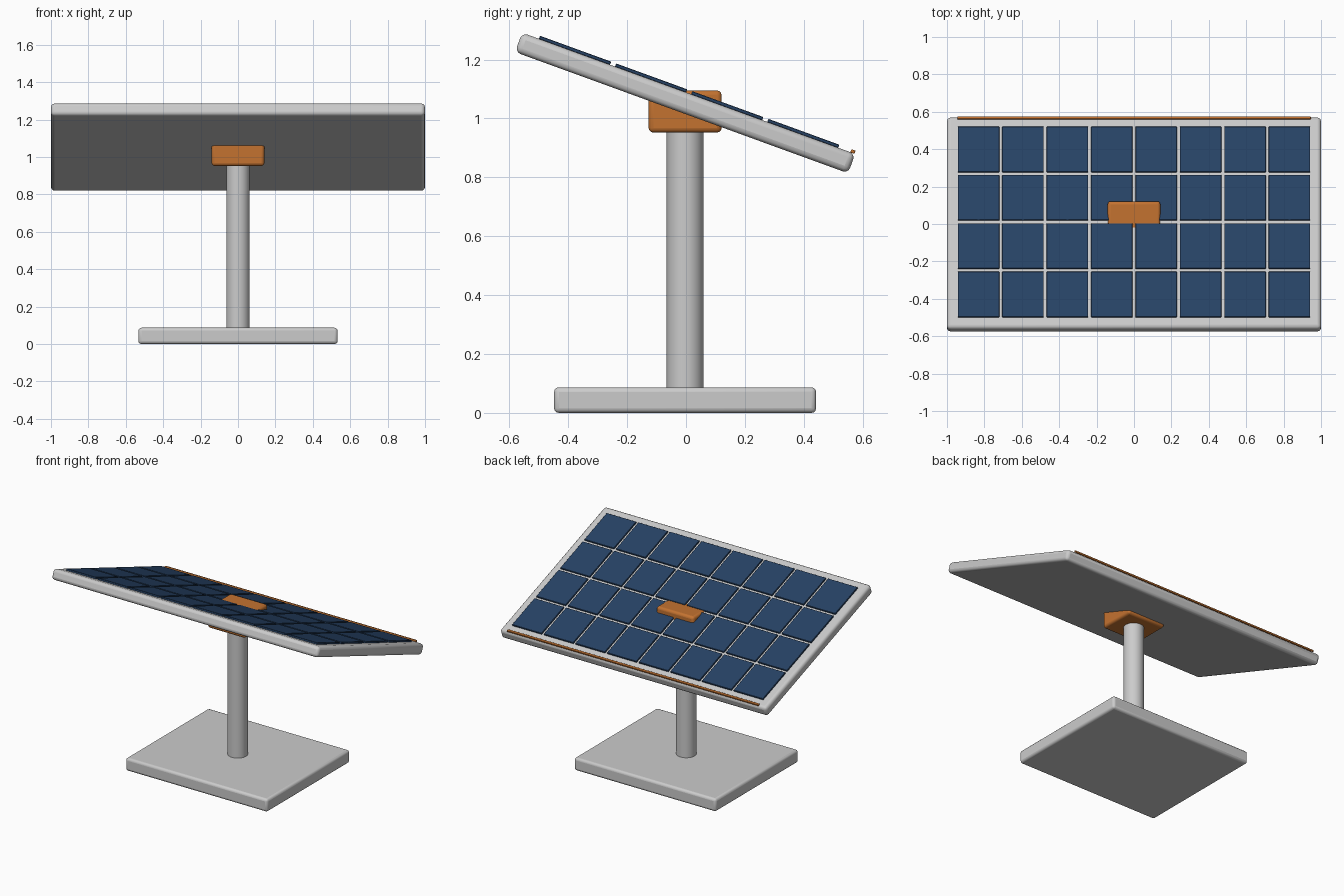
import bpy
from math import radians
from mathutils import Matrix, Vector

if "Cube" in bpy.data.objects:
    bpy.data.objects.remove(bpy.data.objects["Cube"])

YC = -0.003                      # slight offset of the whole stand
TILT = Matrix.Translation((0, YC, 1.0525)) @ Matrix.Rotation(radians(-20), 4, 'X')


def material(name, rgb):
    m = bpy.data.materials.new(name)
    m.diffuse_color = (*rgb, 1)
    m.use_nodes = True
    m.node_tree.nodes["Principled BSDF"].inputs["Base Color"].default_value = m.diffuse_color
    return m


orange = material("orange", (0.55, 0.17, 0.03))
blue = material("cell_blue", (0.02, 0.055, 0.13))


def finish(ob, name, bevel, mat=None, segments=3):
    ob.name = name
    if mat:
        ob.data.materials.append(mat)
    if bevel:
        b = ob.modifiers.new("bevel", 'BEVEL')
        b.width, b.segments = bevel, segments
        b.limit_method, b.angle_limit = 'ANGLE', radians(40)
    bpy.ops.object.shade_smooth_by_angle(angle=radians(35))
    return ob


def box(name, center, size, bevel, mat=None, frame=Matrix(), segments=3):
    bpy.ops.mesh.primitive_cube_add(size=1)
    ob = bpy.context.object
    ob.data.transform(Matrix.Diagonal((*size, 1)))
    ob.matrix_world = frame @ Matrix.Translation(Vector(center))
    return finish(ob, name, bevel, mat, segments)


# Base plate and round post
box("base_plate", (0, YC, 0.0435), (1.065, 0.89, 0.087), 0.016)
bpy.ops.mesh.primitive_cylinder_add(vertices=48, radius=0.0625, depth=0.93,
                                    location=(0, YC, 0.525))
finish(bpy.context.object, "post", 0.006, segments=2)

# Pivot block on top of the post
box("pivot_block", (0, YC, 1.0235), (0.282, 0.248, 0.143), 0.016, orange)

# Tilted panel frame
box("panel_frame", (0, 0, 0), (2.0, 1.204, 0.07), 0.02, None, TILT)

# Grid of 8 x 4 solar cells
for r in range(4):
    for c in range(8):
        box(f"solar_cell_{r + 1}_{c + 1}",
            ((c - 3.5) * 0.2375, (r - 1.5) * 0.275, 0.040),
            (0.222, 0.257, 0.012), 0.002, blue, TILT, 1)

# Thin trim strip along the lower edge
box("lower_edge_strip", (0, 0.592, 0.040), (1.89, 0.015, 0.012), 0.003, orange, TILT, 2)
